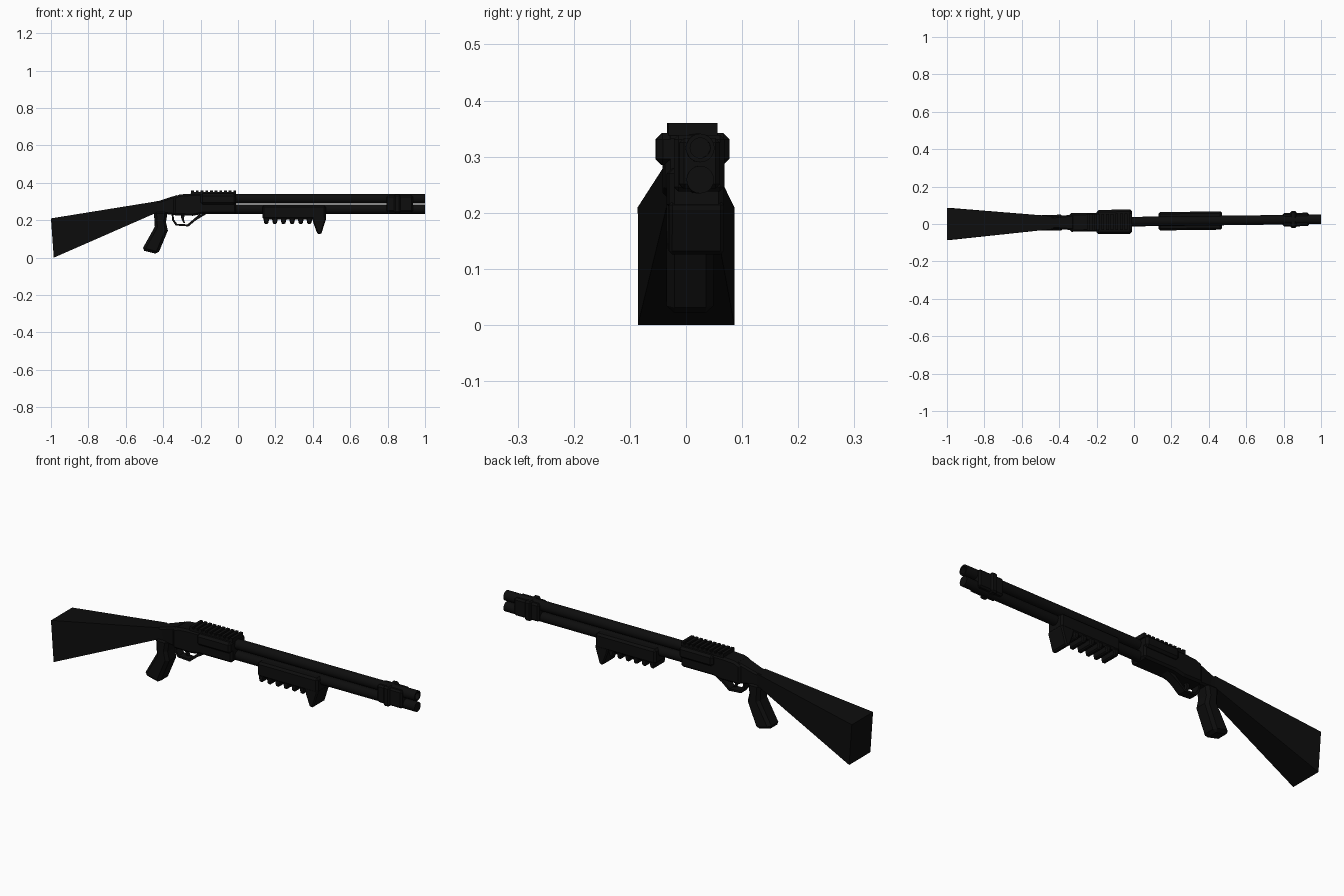
import bpy, bmesh, math
from mathutils import Matrix, Vector

if "Cube" in bpy.data.objects:
    bpy.data.objects.remove(bpy.data.objects["Cube"])

black = bpy.data.materials.new("matte black")
black.diffuse_color = (0.004, 0.004, 0.004, 1)
black.use_nodes = True
black.node_tree.nodes["Principled BSDF"].inputs["Base Color"].default_value = black.diffuse_color


def finish(name, bm, bevel=0.0, smooth=False):
    """Skew the part along the gun's slightly turned axis and make the object."""
    for v in bm.verts:
        v.co.y += 0.0127 * (v.co.x + 1)
    bmesh.ops.recalc_face_normals(bm, faces=bm.faces)
    me = bpy.data.meshes.new(name)
    bm.to_mesh(me)
    bm.free()
    me.materials.append(black)
    ob = bpy.data.objects.new(name, me)
    bpy.context.collection.objects.link(ob)
    if bevel:
        m = ob.modifiers.new("bevel", 'BEVEL')
        m.width = bevel
        m.segments = 1
        m.limit_method = 'ANGLE'
        m.angle_limit = math.radians(40)
    if smooth:
        bpy.ops.object.select_all(action='DESELECT')
        ob.select_set(True)
        bpy.context.view_layer.objects.active = ob
        bpy.ops.object.shade_smooth_by_angle(angle=math.radians(40))
    return ob


def plate(name, pts, hw, bevel=0.0):
    """Extrude a side profile (x, z) to half width hw on both sides."""
    bm = bmesh.new()
    f = bm.faces.new([bm.verts.new((x, -hw, z)) for x, z in pts])
    r = bmesh.ops.extrude_face_region(bm, geom=[f])
    bmesh.ops.translate(bm, vec=(0, 2 * hw, 0),
                        verts=[v for v in r['geom'] if isinstance(v, bmesh.types.BMVert)])
    return finish(name, bm, bevel)


def box(name, x0, x1, z0, z1, hw, bevel=0.0):
    return plate(name, [(x0, z0), (x1, z0), (x1, z1), (x0, z1)], hw, bevel)


def loft(name, sections, bevel=0.0):
    """Join box sections: (x_top, x_bottom, z_top, z_bottom, half width)."""
    bm = bmesh.new()
    rings = [[bm.verts.new(c) for c in ((xb, -w, zb), (xb, w, zb), (xt, w, zt), (xt, -w, zt))]
             for xt, xb, zt, zb, w in sections]
    for a, b in zip(rings, rings[1:]):
        for i in range(4):
            j = (i + 1) % 4
            bm.faces.new((a[i], a[j], b[j], b[i]))
    bm.faces.new(rings[0])
    bm.faces.new(rings[-1])
    return finish(name, bm, bevel)


def tube(name, x0, x1, z, r, bore=0.0, sides=20):
    """Round bar along x, with a recessed bore at the front."""
    bm = bmesh.new()
    rows = [(x0, r), (x1, r)] + ([(x1, bore), (x1 - 0.04, bore)] if bore else [])
    rings = [[bm.verts.new((x, rr * math.cos(a * math.tau / sides),
                            z + rr * math.sin(a * math.tau / sides)))
              for a in range(sides)] for x, rr in rows]
    for p, q in zip(rings, rings[1:]):
        for i in range(sides):
            j = (i + 1) % sides
            bm.faces.new((p[i], p[j], q[j], q[i]))
    bm.faces.new(rings[0])
    bm.faces.new(rings[-1])
    return finish(name, bm, smooth=True)


# Flared stock and the neck that joins it to the receiver
loft("stock", [(-1.0, -0.985, 0.21, 0.0, 0.086), (-0.43, -0.43, 0.302, 0.243, 0.034)])
loft("stock_neck", [(-0.46, -0.45, 0.297, 0.236, 0.034), (-0.417, -0.40, 0.305, 0.235, 0.034),
                    (-0.32, -0.32, 0.337, 0.226, 0.042)], 0.008)

# Pistol grip
plate("pistol_grip", [(-0.45, 0.25), (-0.445, 0.165), (-0.515, 0.04), (-0.428, 0.018),
                      (-0.375, 0.145), (-0.385, 0.19), (-0.375, 0.25)], 0.042, 0.014)

# Receiver with wider upper saddle
plate("receiver", [(-0.345, 0.325), (-0.31, 0.338), (-0.25, 0.342), (-0.01, 0.342),
                   (-0.01, 0.234), (-0.19, 0.234), (-0.24, 0.224), (-0.345, 0.226)], 0.05, 0.01)
plate("receiver_saddle", [(-0.2, 0.285), (-0.01, 0.285), (-0.01, 0.342), (-0.2, 0.342)],
      0.065, 0.011)

# Toothed top rail
box("rail_base", -0.25, -0.01, 0.338, 0.35, 0.0435)
for i in range(10):
    x = -0.25 + i * 0.025
    box("rail_tooth", x, x + 0.015, 0.349, 0.36, 0.0435)

# Trigger guard: an open band with the trigger inside
outer = [(-0.355, 0.23), (-0.352, 0.20), (-0.333, 0.172), (-0.265, 0.167),
         (-0.225, 0.2), (-0.165, 0.236)]
inner = [(-0.21, 0.23), (-0.236, 0.207), (-0.27, 0.178), (-0.326, 0.181),
         (-0.342, 0.204), (-0.345, 0.23)]
plate("trigger_guard", outer + inner, 0.022)
plate("trigger", [(-0.305, 0.23), (-0.285, 0.23), (-0.29, 0.205), (-0.282, 0.185),
                  (-0.292, 0.187), (-0.303, 0.207)], 0.008)

# Barrel and magazine tube
tube("barrel", -0.02, 1.0, 0.3155, 0.0255, 0.018)
tube("magazine_tube", -0.02, 1.0, 0.259, 0.0245)

# Ribbed sliding forend
box("forend", 0.13, 0.47, 0.205, 0.28, 0.049, 0.01)
for i in range(6):
    x = 0.135 + i * 0.046
    plate("forend_rib", [(x, 0.215), (x + 0.006, 0.18), (x + 0.026, 0.18), (x + 0.034, 0.215)],
          0.046, 0.005)
plate("forend_hand_stop", [(0.395, 0.22), (0.403, 0.185), (0.425, 0.126), (0.445, 0.126),
                           (0.47, 0.205), (0.47, 0.22)], 0.049, 0.006)

# Clamp joining barrel and tube near the muzzle
box("muzzle_clamp", 0.795, 0.935, 0.243, 0.333, 0.036, 0.008)
box("muzzle_clamp_band", 0.835, 0.87, 0.238, 0.339, 0.045, 0.008)
